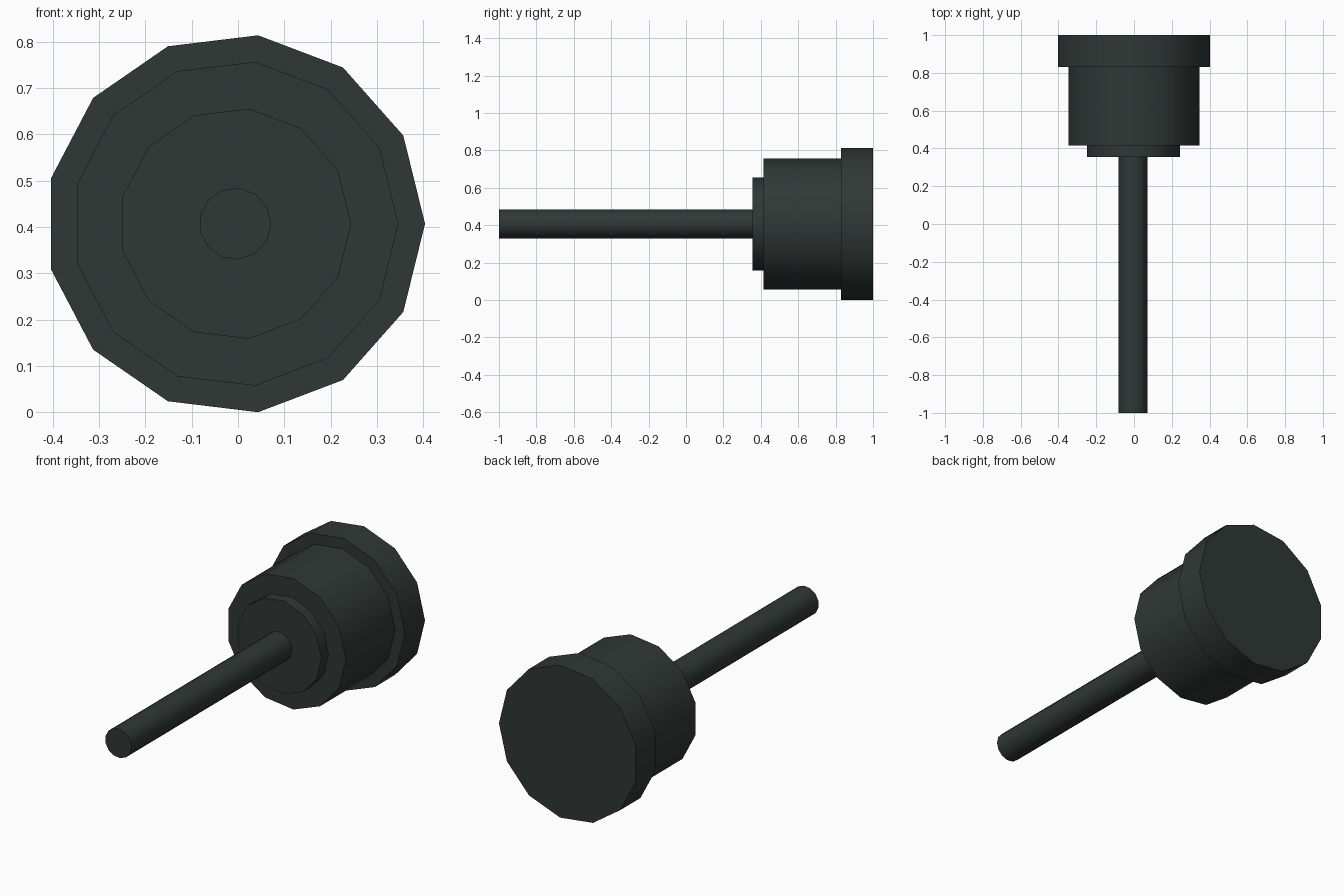
import bpy, bmesh, math

if "Cube" in bpy.data.objects:
    bpy.data.objects.remove(bpy.data.objects["Cube"])

SIDES = 13
CX, CZ = -0.006, 0.407   # axis of the turned shape

mat = bpy.data.materials.new("dark_slate")
mat.diffuse_color = (0.029, 0.039, 0.036, 1)
mat.use_nodes = True
mat.node_tree.nodes["Principled BSDF"].inputs["Base Color"].default_value = mat.diffuse_color


def turned_part(name, profile, cap_front=False, cap_back=False):
    """Sweep (radius, y) points around the y axis."""
    bm = bmesh.new()
    rings = []
    for r, y in profile:
        rings.append([bm.verts.new((CX + r * math.cos(2 * math.pi * i / SIDES), y,
                                    CZ + r * math.sin(2 * math.pi * i / SIDES)))
                      for i in range(SIDES)])
    for a, b in zip(rings, rings[1:]):
        for i in range(SIDES):
            j = (i + 1) % SIDES
            bm.faces.new((a[i], a[j], b[j], b[i]))
    if cap_front:
        bm.faces.new(rings[0])
    if cap_back:
        bm.faces.new(rings[-1][::-1])
    # outward normals: sides face away from the axis, steps face the front
    bm.normal_update()
    for f in bm.faces:
        c = f.calc_center_median()
        n = f.normal
        if abs(n.y) > 0.5:
            want = 1 if (cap_back and c.y > 0.99) else -1
            flip = n.y * want < 0
        else:
            flip = n.x * (c.x - CX) + n.z * (c.z - CZ) < 0
        if flip:
            f.normal_flip()
    me = bpy.data.meshes.new(name)
    bm.to_mesh(me)
    bm.free()
    me.materials.append(mat)
    ob = bpy.data.objects.new(name, me)
    bpy.context.collection.objects.link(ob)
    bpy.ops.object.select_all(action='DESELECT')
    ob.select_set(True)
    bpy.context.view_layer.objects.active = ob
    bpy.ops.object.shade_smooth_by_angle(angle=math.radians(35))


# Thin shaft at the front
turned_part("shaft", [(0.0775, -1.0), (0.0775, 0.355)], cap_front=True)
# Stepped head: collar, body, wide back flange
turned_part("stepped_head", [(0.0775, 0.355), (0.25, 0.355), (0.25, 0.415),
                             (0.352, 0.415), (0.352, 0.83), (0.4095, 0.83),
                             (0.4095, 1.0)], cap_back=True)
